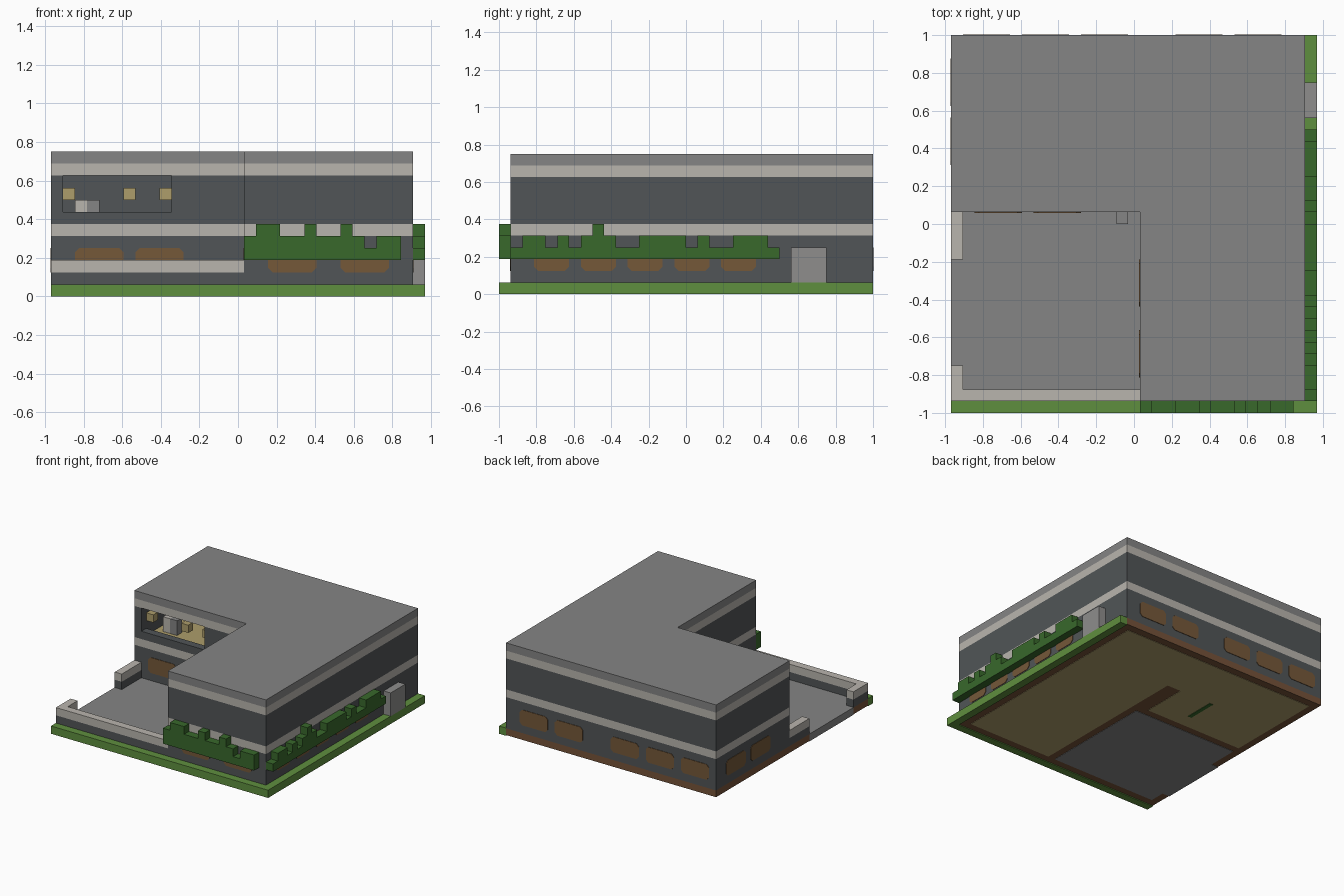
import bpy
import bmesh

cube = bpy.data.objects.get("Cube")
if cube:
    bpy.data.objects.remove(cube, do_unlink=True)

# The model sits on a grid of small blocks
U = 0.0625
ORIGIN = (-15.5 * U, -16 * U, 0.0)


def material(name, rgb):
    lin = [((c / 255 + 0.055) / 1.055) ** 2.4 for c in rgb] + [1.0]
    m = bpy.data.materials.new(name)
    m.use_nodes = True
    m.diffuse_color = lin
    bsdf = next(n for n in m.node_tree.nodes if n.type == 'BSDF_PRINCIPLED')
    bsdf.inputs["Base Color"].default_value = lin
    bsdf.inputs["Roughness"].default_value = 0.9
    return m


DARK = material("dark_stone", (81, 85, 87))
LIGHT = material("light_stone", (185, 181, 174))
GREY = material("grey_stone", (133, 133, 133))
DOOR = material("door_grey", (142, 141, 140))
GRASS = material("grass_green", (95, 143, 62))
HEDGE = material("hedge_green", (56, 104, 43))
BROWN = material("shutter_brown", (117, 88, 57))
TAN = material("pale_wood", (173, 157, 107))
DIRT = material("earth_brown", (118, 83, 57))


def prism(name, pts, lo, hi, axis, mat):
    """Extrude a flat outline along one axis, in block units."""
    bm = bmesh.new()
    verts = []
    for u, v in pts:
        p = [u, v]
        p.insert(axis, lo)
        verts.append(bm.verts.new([ORIGIN[k] + p[k] * U for k in range(3)]))
    face = bm.faces.new(verts)
    ext = bmesh.ops.extrude_face_region(bm, geom=[face])
    shift = [0, 0, 0]
    shift[axis] = (hi - lo) * U
    bmesh.ops.translate(bm, vec=shift,
                        verts=[g for g in ext["geom"] if isinstance(g, bmesh.types.BMVert)])
    bmesh.ops.recalc_face_normals(bm, faces=bm.faces)
    me = bpy.data.meshes.new(name)
    bm.to_mesh(me)
    bm.free()
    me.materials.append(mat)
    ob = bpy.data.objects.new(name, me)
    bpy.context.collection.objects.link(ob)
    return ob


def box(name, x, y, z, mat):
    return prism(name, [(x[0], y[0]), (x[1], y[0]), (x[1], y[1]), (x[0], y[1])],
                 z[0], z[1], 2, mat)


def cut(ob, cutter):
    """Subtract a helper solid and remove the helper."""
    cutter.hide_render = True
    mod = ob.modifiers.new("opening", 'BOOLEAN')
    mod.operation = 'DIFFERENCE'
    mod.solver = 'EXACT'
    mod.object = cutter
    bpy.context.view_layer.update()
    dg = bpy.context.evaluated_depsgraph_get()
    me = bpy.data.meshes.new_from_object(ob.evaluated_get(dg))
    ob.modifiers.clear()
    ob.data = me
    bpy.data.objects.remove(cutter, do_unlink=True)


# Ground layer: grass strips, earth slab, floors
box("front_grass", (0, 31), (0, 1), (0, 1), GRASS)
box("side_grass", (30, 31), (1, 32), (0, 1), GRASS)
box("earth_slab", (0, 30), (1, 32), (0.1, 0.97), DIRT)
prism("house_floor", [(17, 2), (29, 2), (29, 31), (1, 31), (1, 18),
                      (15, 18), (15, 24), (17, 24)], 0.05, 0.5, 2, TAN)
box("floor_green_strip", (10, 10.5), (20, 24), (0, 0.2), HEDGE)
box("courtyard_paving", (1, 16), (2, 17), (0.05, 1), GREY)
box("courtyard_entrance", (-0.02, 1), (4, 13), (0.05, 1), GREY)
box("courtyard_step", (14, 15), (16, 17), (1, 2), GREY)

# House storeys and bands, all sharing one L-shaped plan
PLAN = [(16, 1), (30, 1), (30, 32), (0, 32), (0, 17), (16, 17)]
for name, lo, hi, mat in [("lower_wall", 0.97, 5, DARK), ("middle_band", 5, 6, LIGHT),
                          ("upper_wall", 6, 10, DARK), ("top_band", 10, 11, LIGHT),
                          ("roof", 11, 12, GREY)]:
    part = prism(name, PLAN, lo, hi, 2, mat)
    if name == "upper_wall":
        cut(part, box("room_cutter", (1, 15), (18, 31), (5.5, 10.5), DARK))
        cut(part, box("window_cutter", (1, 10), (16, 18.5), (7, 10.5), DARK))

# Upper room furnishings
box("room_floor", (1, 15), (18, 31), (6, 6.1), TAN)
for n, i in enumerate((1, 6, 9)):
    box(f"room_lamp_{n + 1}", (i, i + 1), (18, 19), (8, 9), TAN)
box("light_pedestal", (2, 3), (20, 21), (6.1, 8), LIGHT)
box("grey_pedestal", (3, 4), (20, 21), (6.1, 8), GREY)

# Low courtyard walls with pale caps
for name, x, y in [("front", (0, 16), (1, 2)), ("corner", (0, 1), (2, 4)),
                   ("rear", (0, 1), (13, 17))]:
    box(name + "_low_wall", x, y, (0.97, 2), DARK)
    box(name + "_low_wall_cap", x, y, (2, 3), LIGHT)


# Stepped hedges: one digit per block gives the top height
def hedge(name, start, tops, lo, hi, axis):
    pts = [(start, 3)]
    for n, t in enumerate(int(c) for c in tops):
        for p in ((start + n, t), (start + n + 1, t)):
            if p != pts[-1]:
                pts.append(p)
    pts.append((start + len(tops), 3))
    prism(name, pts, lo, hi, axis, HEDGE)


hedge("front_hedge", 16, "5665565565455", 0, 1, 1)
hedge("side_hedge", 1, "45545456544555545445554", 30, 31, 0)

# Side door slab
box("side_door", (30, 31), (25, 28), (1, 4), DOOR)


# Shuttered windows: thin plates with clipped corners
def shutters(name, starts, width, at, out, axis):
    c = 0.35
    for n, s in enumerate(starts):
        e = s + width
        pts = [(s + c, 2), (e - c, 2), (e, 2 + c), (e, 4 - c),
               (e - c, 4), (s + c, 4), (s, 4 - c), (s, 2 + c)]
        prism(f"{name}_window_{n + 1}", pts, at, at + out * 0.06, axis, BROWN)


shutters("front", (18, 24), 4, 1, -1, 1)
shutters("courtyard_rear", (2, 7), 4, 17, -1, 1)
shutters("back", (1, 6, 11, 19, 24), 4, 32, 1, 1)
shutters("left_side", (3, 7, 11, 15, 19), 3, 30, 1, 0)
shutters("right_side", (21, 26), 4, 0, -1, 0)
shutters("courtyard_side", (3, 9), 4, 16, -1, 0)
